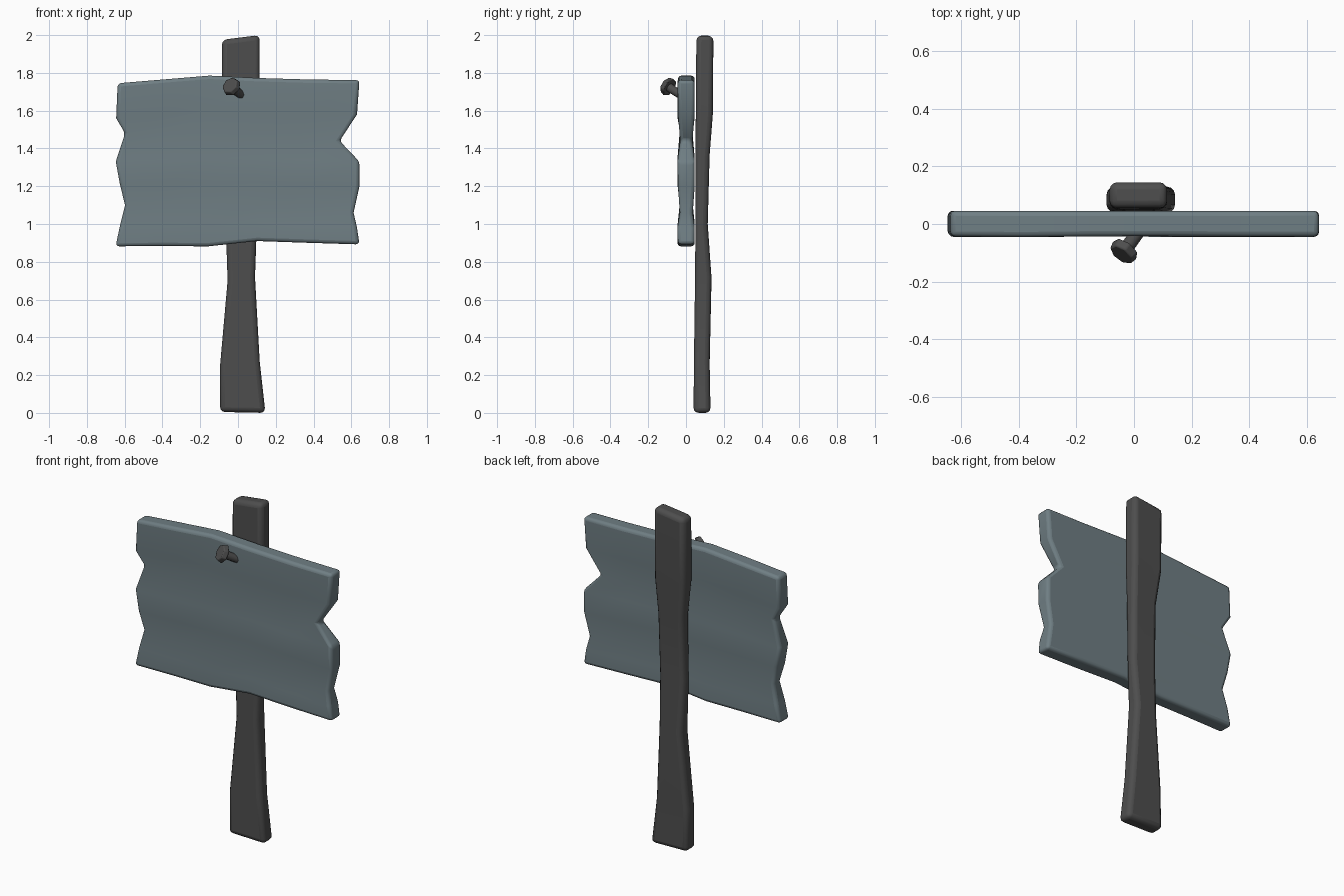
import bpy, bmesh, math
from mathutils import Vector

if "Cube" in bpy.data.objects:
    bpy.data.objects.remove(bpy.data.objects["Cube"])


def material(name, color):
    m = bpy.data.materials.new(name)
    m.diffuse_color = (*color, 1)
    m.use_nodes = True
    m.node_tree.nodes["Principled BSDF"].inputs["Base Color"].default_value = m.diffuse_color
    return m


slate = material("slate", (0.16, 0.21, 0.23))
dark = material("dark_grey", (0.075, 0.075, 0.075))


def finish(bm, name, mat, bevel, segments=3, angle=40):
    bmesh.ops.recalc_face_normals(bm, faces=bm.faces)
    me = bpy.data.meshes.new(name)
    bm.to_mesh(me)
    bm.free()
    me.materials.append(mat)
    ob = bpy.data.objects.new(name, me)
    bpy.context.collection.objects.link(ob)
    mod = ob.modifiers.new("bevel", 'BEVEL')
    mod.width, mod.segments = bevel, segments
    mod.limit_method, mod.angle_limit = 'ANGLE', math.radians(angle)
    bpy.context.view_layer.objects.active = ob
    ob.select_set(True)
    bpy.ops.object.shade_smooth_by_angle(angle=math.radians(50))
    ob.select_set(False)
    return ob


def loft(bm, rings):
    rings = [[bm.verts.new(p) for p in r] for r in rings]
    for a, b in zip(rings, rings[1:]):
        n = len(a)
        for i in range(n):
            j = (i + 1) % n
            bm.faces.new((a[i], a[j], b[j], b[i]))
    return rings


# Post: rough plank, sections are left x, right x, front y, back y, left z, right z
sections = [
    (-0.095, 0.145, 0.04, 0.13, 0.005, 0.0),
    (-0.095, 0.115, 0.042, 0.125, 0.25, 0.27),
    (-0.055, 0.09, 0.048, 0.135, 0.70, 0.72),
    (-0.065, 0.10, 0.05, 0.115, 1.00, 1.00),
    (-0.06, 0.105, 0.05, 0.125, 1.38, 1.36),
    (-0.085, 0.115, 0.052, 0.142, 1.60, 1.58),
    (-0.085, 0.115, 0.055, 0.145, 1.975, 2.0),
]
bm = bmesh.new()
rings = loft(bm, [[(l, f, zl), (r, f, zr), (r, b, zr), (l, b, zl)]
                  for l, r, f, b, zl, zr in sections])
bm.faces.new(rings[0])
bm.faces.new(rings[-1])
finish(bm, "post", dark, 0.026)

# Board: rows of left x, left z, right x, right z, groove depth
rows = [
    (-0.648, 0.882, 0.643, 0.892, 0.0),
    (-0.625, 0.99, 0.63, 0.98, 0.0),
    (-0.598, 1.10, 0.612, 1.06, 0.010),
    (-0.625, 1.21, 0.643, 1.20, 0.0),
    (-0.647, 1.33, 0.643, 1.33, 0.0),
    (-0.598, 1.48, 0.538, 1.44, 0.012),
    (-0.645, 1.56, 0.63, 1.58, 0.0),
    (-0.637, 1.745, 0.643, 1.762, 0.0),
]
# columns: fraction across, lift at bottom, lift at top
cols = [(0, 0, 0), (0.2, -0.001, 0.018), (0.38, -0.004, 0.034),
        (0.58, 0.022, 0.018), (0.8, 0.01, 0.006), (1, 0, 0)]
bm = bmesh.new()
rings = []
for k, (xl, zl, xr, zr, g) in enumerate(rows):
    h = k / (len(rows) - 1)
    front, back = [], []
    for i, (t, lo, hi) in enumerate(cols):
        x = xl + (xr - xl) * t
        z = zl + (zr - zl) * t + lo * (1 - h) + hi * h
        wave = 0.004 * math.sin(2.3 * i + k)
        front.append((x, -0.046 + g + abs(wave), z))
        back.append((x, 0.046 - g, z))
    rings.append(front + back[::-1])
rings = loft(bm, rings)
n = len(cols)
for r in (rings[0], rings[-1]):
    for i in range(n - 1):
        bm.faces.new((r[i], r[i + 1], r[2 * n - 2 - i], r[2 * n - 1 - i]))
finish(bm, "board", slate, 0.018)


# Nail: tilted shaft and faceted head
def disc(name, a, b, r1, r2, sides, bevel):
    a, b = Vector(a), Vector(b)
    d = b - a
    bm = bmesh.new()
    bmesh.ops.create_cone(bm, cap_ends=True, segments=sides,
                          radius1=r1, radius2=r2, depth=d.length)
    rot = d.to_track_quat('Z', 'Y')
    for v in bm.verts:
        v.co = rot @ v.co + (a + b) / 2
    finish(bm, name, dark, bevel, 2, 50)


head = Vector((-0.036, -0.096, 1.728))
axis = Vector((0.045, 0.06, -0.04)).normalized()
disc("nail_head", head - axis * 0.016, head + axis * 0.014, 0.046, 0.053, 7, 0.005)
disc("nail_shaft", head, head + axis * 0.12, 0.025, 0.022, 8, 0.002)
